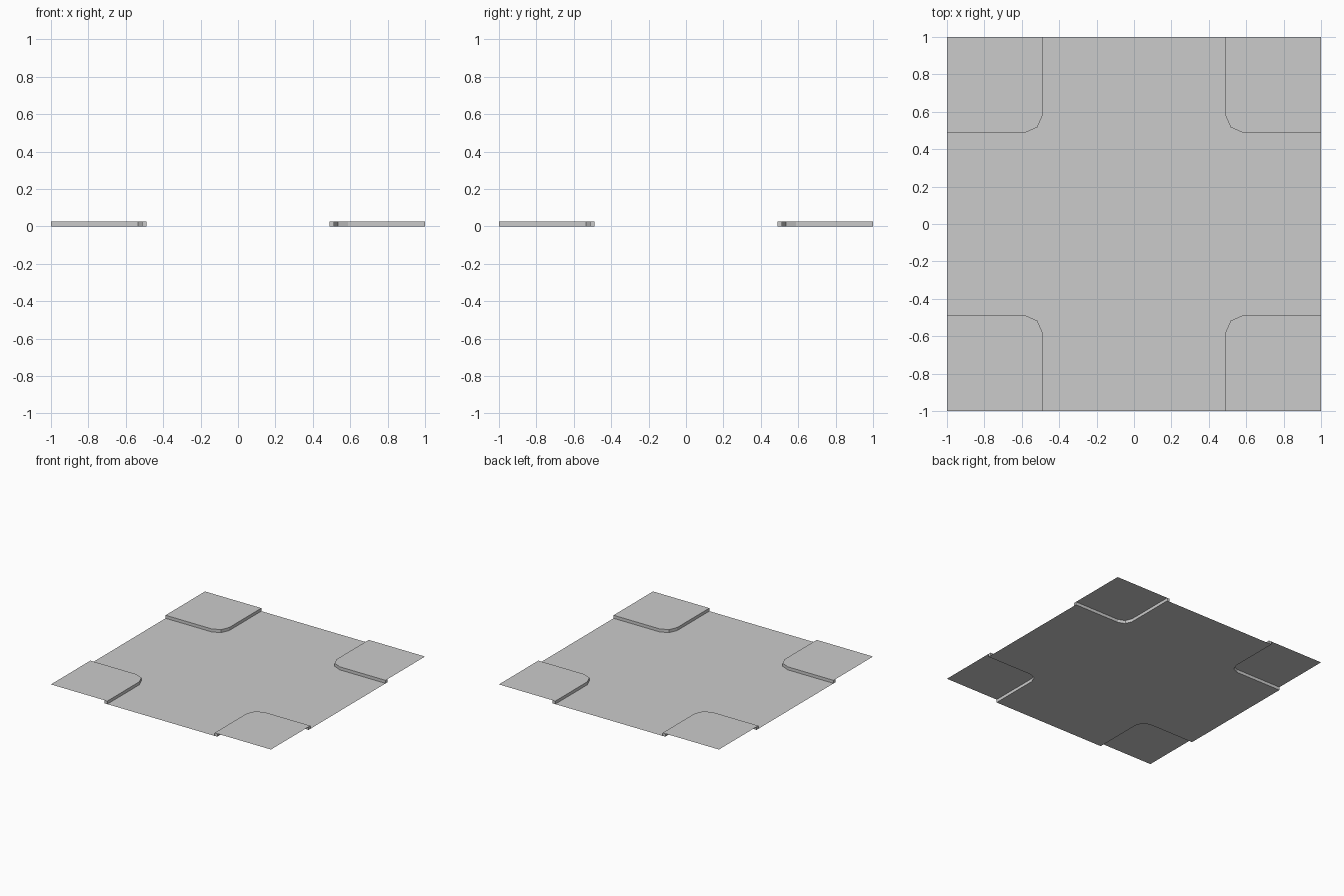
import bpy, bmesh

cube = bpy.data.objects.get("Cube")
if cube:
    bpy.data.objects.remove(cube, do_unlink=True)

EDGE = 1.0       # half size of the tile
HEIGHT = 0.025   # kerb height
QUADRANTS = {"back_left": (1, 1), "back_right": (-1, 1),
             "front_right": (-1, -1), "front_left": (1, -1)}

grey = bpy.data.materials.new("light grey")
grey.use_nodes = True
colour = (0.6, 0.6, 0.6, 1)
grey.diffuse_color = colour
grey.node_tree.nodes["Principled BSDF"].inputs["Base Color"].default_value = colour


def corner_path(near, bend, middle):
    """Half of the bent line, then its reflection across the diagonal."""
    half = [(near, EDGE), (near, bend), (middle, middle)]
    return half + [(y, x) for x, y in reversed(half[:2])]


def place(path, sx, sy):
    return [(x * sx, y * sy) for x, y in path]


def add_object(name, bm):
    mesh = bpy.data.meshes.new(name)
    bm.to_mesh(mesh)
    bm.free()
    mesh.materials.append(grey)
    obj = bpy.data.objects.new(name, mesh)
    bpy.context.collection.objects.link(obj)


def add_sheet(name, outline, z):
    """Flat single-sided sheet facing up."""
    bm = bmesh.new()
    face = bm.faces.new([bm.verts.new((x, y, z)) for x, y in outline])
    face.normal_update()
    if face.normal.z < 0:
        face.normal_flip()
    bmesh.ops.triangulate(bm, faces=[face])
    add_object(name, bm)


def add_kerb(name, outer, inner):
    """Rectangular section swept between the outer and inner lines."""
    bm = bmesh.new()
    rings = []
    for a, b in zip(outer, inner):
        section = [(*a, 0), (*a, HEIGHT), (*b, HEIGHT), (*b, 0)]
        rings.append([bm.verts.new(p) for p in section])
    for r, s in zip(rings, rings[1:]):
        for i in range(4):
            j = (i + 1) % 4
            bm.faces.new((r[i], r[j], s[j], s[i]))
    bm.faces.new(rings[0])
    bm.faces.new(rings[-1])
    bmesh.ops.recalc_face_normals(bm, faces=bm.faces[:])
    add_object(name, bm)


outer = corner_path(0.488, 0.583, 0.517)
inner = corner_path(0.512, 0.588, 0.534)

# Raised pavements with their kerbs, one in each corner
road_outline = []
for name, (sx, sy) in QUADRANTS.items():
    out_line, in_line = place(outer, sx, sy), place(inner, sx, sy)
    add_kerb("kerb_" + name, out_line, in_line)
    add_sheet("pavement_" + name, in_line + [(sx * EDGE, sy * EDGE)], HEIGHT)
    # keep the road outline running anticlockwise
    road_outline += out_line[::-1] if sx * sy > 0 else out_line

# Cross-shaped road surface
add_sheet("road", road_outline, 0)
